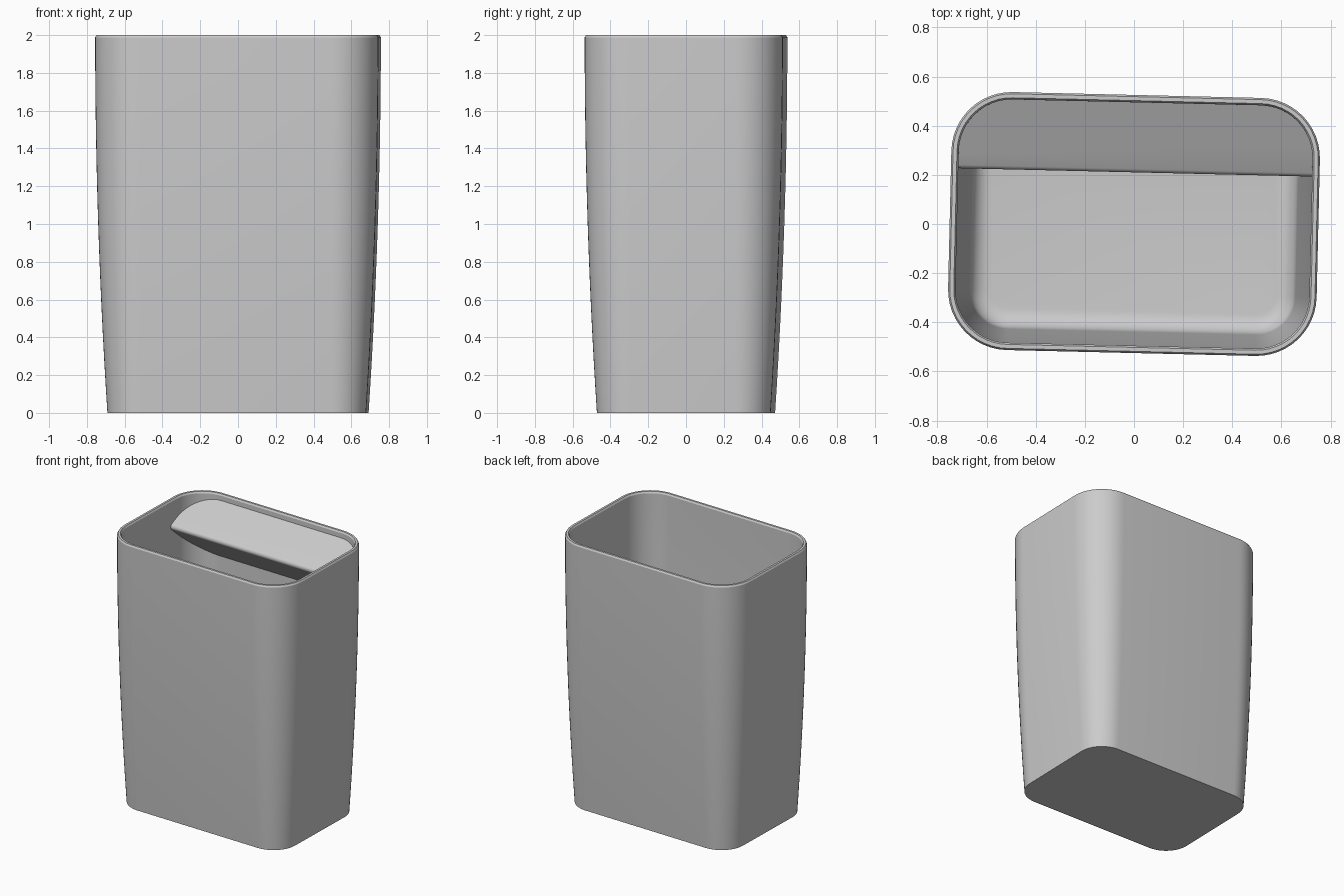
import bpy, bmesh, math

if "Cube" in bpy.data.objects:
    bpy.data.objects.remove(bpy.data.objects["Cube"])

CORE_X, CORE_Y = 0.505, 0.28     # centres of the corner arcs
WALL = 0.03
TURN = math.radians(-1.35)       # slight turn of the whole bin
CORNER_STEPS = 12

grey = bpy.data.materials.new("bin_grey")
grey.use_nodes = True
grey.diffuse_color = (0.6, 0.6, 0.6, 1)
grey.node_tree.nodes["Principled BSDF"].inputs["Base Color"].default_value = (0.6, 0.6, 0.6, 1)


def outer(z):
    """Corner radius of the bowed outer wall at height z."""
    return 0.18 + 0.065 * (1 - (1 - z / 2) ** 2)


def make_object(name, bm):
    bmesh.ops.recalc_face_normals(bm, faces=bm.faces)
    mesh = bpy.data.meshes.new(name)
    bm.to_mesh(mesh)
    bm.free()
    mesh.materials.append(grey)
    ob = bpy.data.objects.new(name, mesh)
    bpy.context.collection.objects.link(ob)
    return ob


def loft(name, profile):
    """Stack rounded-rectangle rings given as (corner radius, height)."""
    bm = bmesh.new()
    rings = []
    for r, z in profile:
        ring = []
        for q, (sx, sy) in enumerate([(1, 1), (-1, 1), (-1, -1), (1, -1)]):
            for k in range(CORNER_STEPS + 1):
                a = (q + k / CORNER_STEPS) * math.pi / 2
                ring.append(bm.verts.new((sx * CORE_X + r * math.cos(a),
                                          sy * CORE_Y + r * math.sin(a), z)))
        rings.append(ring)
    n = len(rings[0])
    for lower, upper in zip(rings, rings[1:]):
        for i in range(n):
            j = (i + 1) % n
            bm.faces.new((lower[i], lower[j], upper[j], upper[i]))
    bm.faces.new(rings[0])
    bm.faces.new(rings[-1])
    return make_object(name, bm)


def finish(ob):
    bpy.ops.object.select_all(action='DESELECT')
    ob.select_set(True)
    bpy.context.view_layer.objects.active = ob
    bpy.ops.object.shade_smooth_by_angle(angle=math.radians(30))
    ob.rotation_euler.z = TURN


# Bin body: bowed outside, chamfered rim, inner wall and filleted floor
RIM, FLOOR, FILLET = 1.988, 0.04, 0.08
heights = [RIM * i / 14 for i in range(15)]
profile = [(outer(z), z) for z in heights]
profile += [(outer(2) - 0.007, 2), (outer(2) - WALL + 0.007, 2)]
profile += [(outer(z) - WALL, z) for z in reversed(heights) if z > FLOOR + FILLET]
base_r = outer(FLOOR + FILLET) - WALL
for k in range(7):
    a = k / 6 * math.pi / 2
    profile.append((base_r - FILLET * (1 - math.cos(a)),
                    FLOOR + FILLET * (1 - math.sin(a))))
body = loft("bin_body", profile)
finish(body)

# Wedge ledge along the back wall, with a rounded front lip
cy, cz, lip = 0.235, 1.80, 0.025
a0, a1 = math.radians(115.7), math.radians(228.5)
arc = [a0 + (a1 - a0) * k / 8 for k in range(9)]
section = [(cy + lip * math.cos(a), cz + lip * math.sin(a)) for a in arc]
back = 0.6
top_y, top_z = section[0]
low_y, low_z = section[-1]
section.insert(0, (back, top_z - (back - top_y) / math.tan(a0)))
section.append((back, low_z - (back - low_y) / math.tan(a1)))
bm = bmesh.new()
face = bm.faces.new([bm.verts.new((-0.9, y, z)) for y, z in section])
side = bmesh.ops.extrude_face_region(bm, geom=[face])
bmesh.ops.translate(bm, vec=(1.8, 0, 0),
                    verts=[v for v in side["geom"] if isinstance(v, bmesh.types.BMVert)])
ledge = make_object("back_ledge", bm)

# Trim the ledge so its ends sit inside the bin wall
trim = loft("ledge_trim", [(outer(z) - WALL / 2, z) for z in heights])
trim.hide_render = True
cut = ledge.modifiers.new("trim", 'BOOLEAN')
cut.operation = 'INTERSECT'
cut.solver = 'EXACT'
cut.object = trim
bpy.context.view_layer.objects.active = ledge
bpy.ops.object.modifier_apply(modifier=cut.name)
bpy.data.objects.remove(trim)
finish(ledge)
